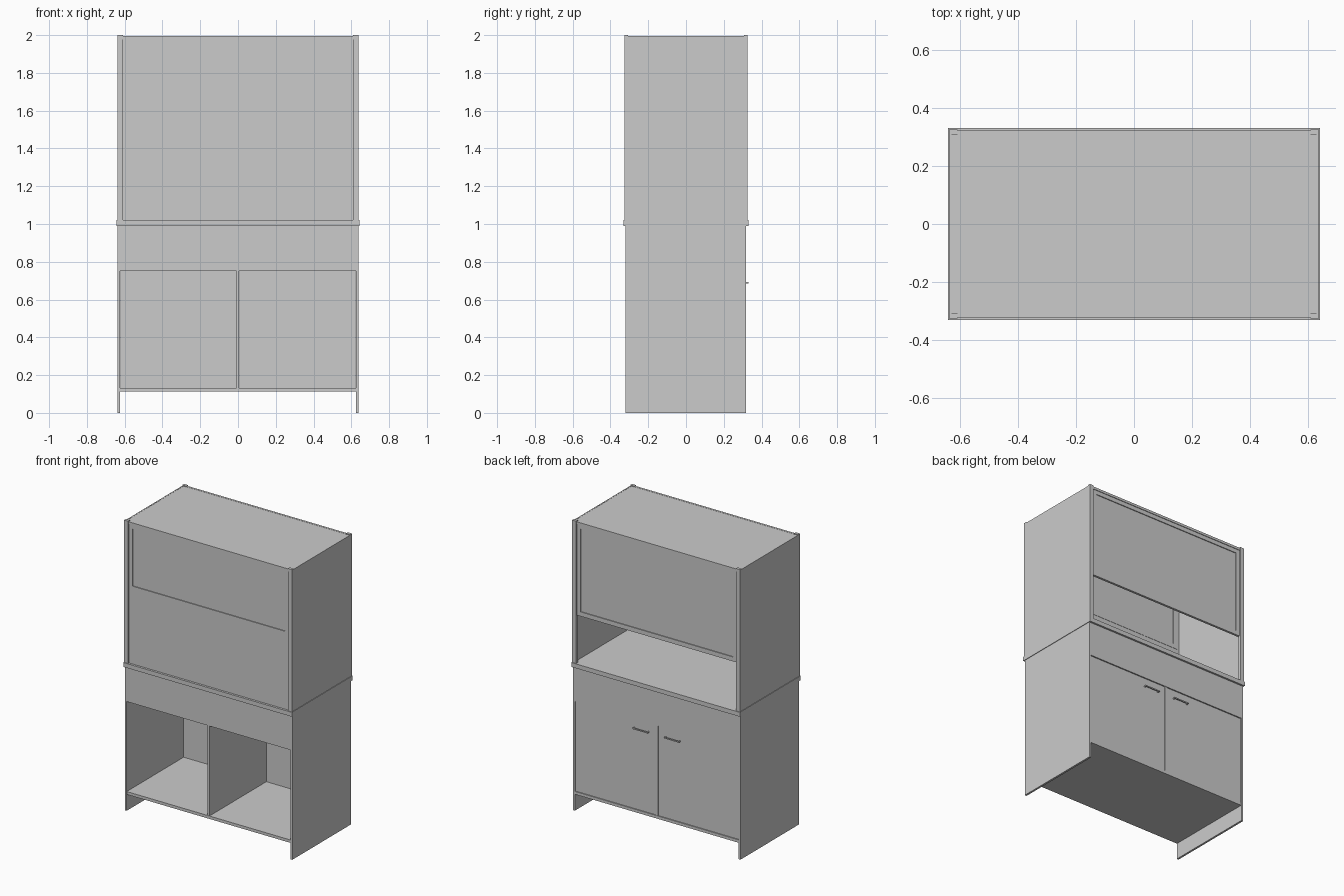
import bpy, bmesh
from mathutils import Matrix

if "Cube" in bpy.data.objects:
    bpy.data.objects.remove(bpy.data.objects["Cube"])


def box(name, x, y, z):
    """Box from (min, max) ranges on each axis."""
    me = bpy.data.meshes.new(name)
    bm = bmesh.new()
    c = [(r[0] + r[1]) / 2 for r in (x, y, z)]
    s = [abs(r[1] - r[0]) for r in (x, y, z)]
    bmesh.ops.create_cube(bm, size=1, matrix=Matrix.Translation(c) @ Matrix.Diagonal((*s, 1)))
    bm.to_mesh(me)
    bm.free()
    ob = bpy.data.objects.new(name, me)
    bpy.context.collection.objects.link(ob)
    return ob


def framed_panel(name, side, z0, z1, zlow):
    """Four-piece frame around a thin recessed panel on the front (-1) or back (1)."""
    y = (side * 0.318, side * 0.302)
    box(name + "_bottom_rail", (-0.61, 0.61), y, (zlow, z0))
    box(name + "_top_rail", (-0.61, 0.61), y, (z1, 1.98))
    for s in (-1, 1):
        box(name + "_stile", (s * 0.58, s * 0.61), y, (z0, z1))
    box(name + "_panel", (-0.58, 0.58), (side * 0.312, side * 0.307), (z0, z1))


# Lower cabinet: sides reach the floor, divider, bottom board
for s in (-1, 1):
    box("lower_side", (s * 0.624, s * 0.638), (-0.32, 0.318), (0, 0.99))
box("lower_divider", (-0.008, 0.006), (-0.318, 0.316), (0.13, 0.99))
box("bottom_board", (-0.624, 0.624), (-0.319, 0.317), (0.112, 0.132))

# Aprons under the countertop
box("front_apron", (-0.624, 0.624), (-0.32, -0.306), (0.752, 0.99))
box("back_apron", (-0.624, 0.624), (0.304, 0.318), (0.752, 0.99))

# Doors on the back face with bar handles
for s in (-1, 1):
    box("door", (s * 0.008, s * 0.622), (0.298, 0.312), (0.133, 0.750))
    box("handle_bar", (s * 0.062, s * 0.178), (0.323, 0.330), (0.686, 0.694))
    for x in (0.066, 0.174):
        box("handle_stem", (s * (x - 0.004), s * (x + 0.004)), (0.311, 0.325), (0.686, 0.694))

# Countertop
box("countertop", (-0.642, 0.642), (-0.331, 0.331), (0.99, 1.02))

# Upper cabinet: sides, corner posts, top board
for s in (-1, 1):
    box("upper_side", (s * 0.630, s * 0.638), (-0.325, 0.325), (1.02, 1.995))
    for t in (-1, 1):
        box("corner_post", (s * 0.609, s * 0.639), (t * 0.307, t * 0.326), (1.02, 2.0))
box("top_board", (-0.632, 0.632), (-0.318, 0.318), (1.982, 1.994))
for t in (-1, 1):
    box("top_trim", (-0.61, 0.61), (t * 0.308, t * 0.322), (1.978, 1.995))

# Front and back framed panels; the back stays open below its frame
framed_panel("front_upper", -1, 1.557, 1.95, 1.527)
framed_panel("back_upper", 1, 1.38, 1.95, 1.35)
box("front_lower_panel", (-0.61, 0.61), (-0.316, -0.304), (1.02, 1.527))
